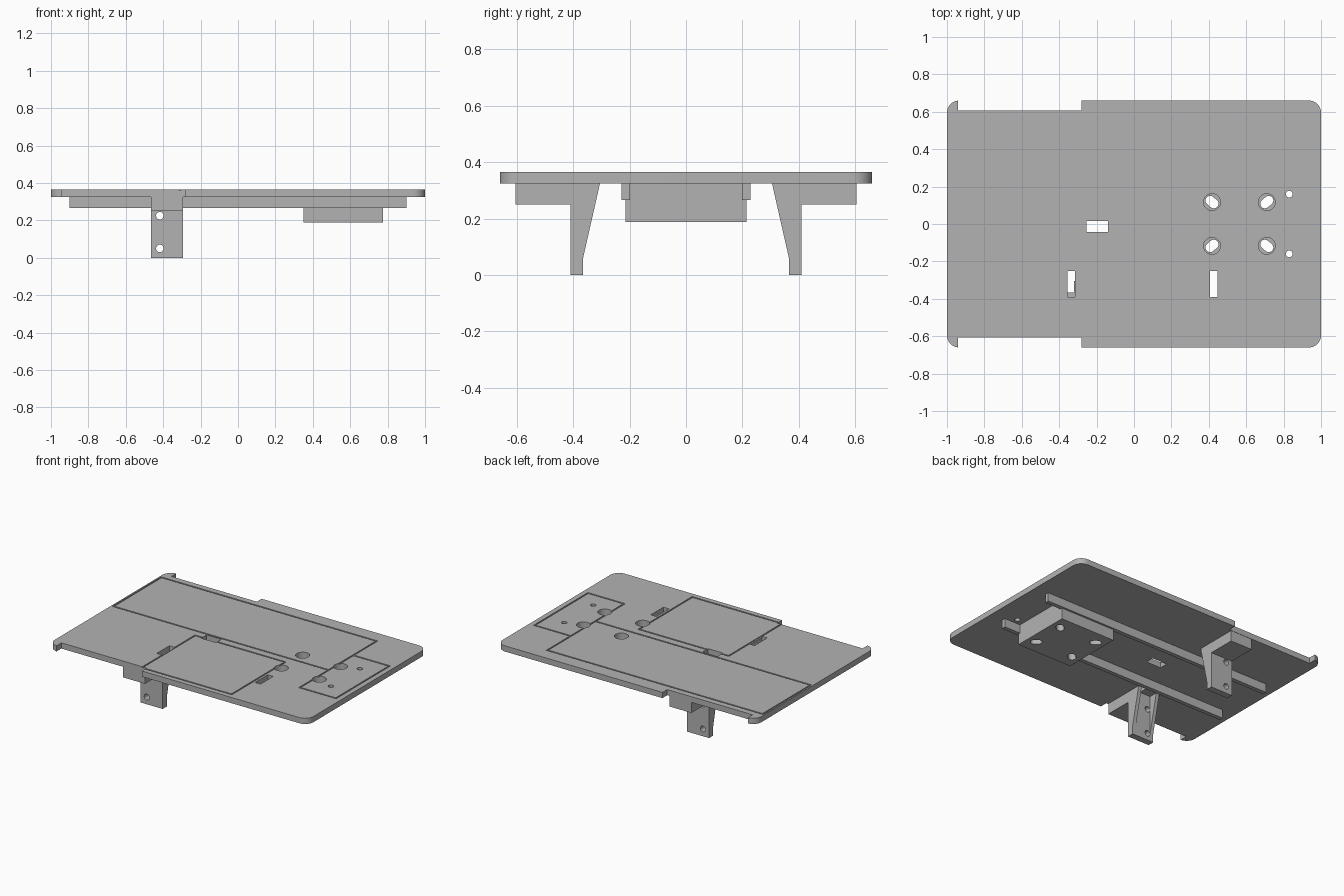
import bpy, bmesh, math
from mathutils import Vector

cube = bpy.data.objects.get("Cube")
if cube:
    bpy.data.objects.remove(cube, do_unlink=True)

grey = bpy.data.materials.new("plain grey")
grey.use_nodes = True
grey.diffuse_color = (0.45, 0.45, 0.45, 1)
grey.node_tree.nodes["Principled BSDF"].inputs["Base Color"].default_value = (0.45, 0.45, 0.45, 1)

TOP, UNDER = 0.365, 0.325


def prism(name, points, low, high, axis="z"):
    """Extrude a 2D outline along an axis (x: points are y,z; y: x,z; z: x,y)."""
    place = {"x": lambda a, b, t: (t, a, b),
             "y": lambda a, b, t: (a, t, b),
             "z": lambda a, b, t: (a, b, t)}[axis]
    bm = bmesh.new()
    face = bm.faces.new([bm.verts.new(place(a, b, low)) for a, b in points])
    new = bmesh.ops.extrude_face_region(bm, geom=[face])["geom"]
    shift = Vector(place(0, 0, high - low))
    bmesh.ops.translate(bm, vec=shift, verts=[g for g in new if isinstance(g, bmesh.types.BMVert)])
    bmesh.ops.recalc_face_normals(bm, faces=bm.faces)
    mesh = bpy.data.meshes.new(name)
    bm.to_mesh(mesh)
    bm.free()
    mesh.materials.append(grey)
    obj = bpy.data.objects.new(name, mesh)
    bpy.context.collection.objects.link(obj)
    return obj


def rect(x0, x1, y0, y1):
    return [(x0, y0), (x1, y0), (x1, y1), (x0, y1)]


def arc(cx, cy, r, start, end, steps):
    angles = [math.radians(start + (end - start) * i / steps) for i in range(steps + 1)]
    return [(cx + r * math.cos(a), cy + r * math.sin(a)) for a in angles]


def circle(cx, cy, r):
    return arc(cx, cy, r, 0, 360, 32)[:-1]


def capsule(cx, cy, half, r, angle):
    dx, dy = half * math.cos(math.radians(angle)), half * math.sin(math.radians(angle))
    return (arc(cx + dx, cy + dy, r, angle - 90, angle + 90, 10)
            + arc(cx - dx, cy - dy, r, angle + 90, angle + 270, 10))


def cut(target, points, low, high, axis="z"):
    cutter = prism("cutter", points, low, high, axis)
    cutter.hide_render = True
    mod = target.modifiers.new("cut", "BOOLEAN")
    mod.operation, mod.solver, mod.object = "DIFFERENCE", "EXACT", cutter
    bpy.context.view_layer.objects.active = target
    bpy.ops.object.modifier_apply(modifier=mod.name)
    bpy.data.objects.remove(cutter, do_unlink=True)


# Base plate with rounded corners and a long notch in each side
R, W, NOTCH = 0.065, 0.66, 0.607
outline = (arc(1 - R, W - R, R, 0, 90, 10)
           + [(-0.28, W), (-0.28, NOTCH), (-0.94, NOTCH), (-0.94, W)]
           + arc(-1 + R, W - R, R, 90, 180, 10)[1:]
           + arc(-1 + R, -W + R, R, 180, 270, 10)[:-1]
           + [(-0.94, -W), (-0.94, -NOTCH), (-0.28, -NOTCH), (-0.28, -W)]
           + arc(1 - R, -W + R, R, 270, 360, 10))
plate = prism("base_plate", outline, UNDER, TOP)

# Shallow layout grooves on top of the plate
g = 0.005
grooves = [(-0.985, 0.68, 0.03, 0.03), (-0.985, 0.68, 0.56, 0.56),
           (-0.985, -0.985, 0.03, 0.56), (0.68, 0.68, -0.29, 0.56),
           (0.68, 0.96, -0.29, -0.29), (0.68, 0.96, 0.30, 0.30),
           (0.96, 0.96, -0.29, 0.30),
           (-0.31, 0.385, -0.03, -0.03), (-0.31, 0.385, -0.62, -0.62),
           (-0.31, -0.31, -0.62, -0.03), (0.385, 0.385, -0.62, -0.03)]
for x0, x1, y0, y1 in grooves:
    cut(plate, rect(x0 - g, x1 + g, y0 - g, y1 + g), TOP - 0.006, TOP + 0.02)

# Cable slots and small screw holes through the plate
for slot in [(-0.255, -0.14, -0.043, 0.017), (-0.355, -0.315, -0.39, -0.25),
             (0.405, 0.447, -0.39, -0.25)]:
    cut(plate, rect(*slot), 0.2, 0.5)
for side in (-1, 1):
    cut(plate, circle(0.83, 0.16 * side, 0.018), 0.2, 0.5)

# Mounting block below, with counterbored diagonal slots
block = prism("mounting_block", rect(0.35, 0.775, -0.214, 0.214), 0.188, UNDER)
for x, sx in ((0.417, -1), (0.71, 1)):
    for sy in (-1, 1):
        y = 0.117 * sy
        cut(plate, circle(x, y, 0.045), 0.2, 0.5)
        cut(block, circle(x, y, 0.045), 0.28, 0.5)
        cut(block, capsule(x, y, 0.013, 0.025, 40 * sx * sy), 0.1, 0.5)

# Leg brackets: shelf and upright profile, hollowed into a channel between gussets
for side, label in ((-1, "front"), (1, "back")):
    profile = [(0.605, UNDER), (0.605, 0.25), (0.41, 0.25), (0.41, 0),
               (0.365, 0), (0.365, 0.06), (0.305, UNDER)]
    leg = prism(label + "_leg_bracket", [(y * side, z) for y, z in profile], -0.465, -0.295, "x")
    cut(leg, rect(-0.44, -0.32, 0.06, 0.5), *sorted((0.2 * side, 0.365 * side)), "y")
    for z in (0.05, 0.225):
        cut(leg, circle(-0.418, z, 0.02), *sorted((0.2 * side, 0.409 * side + 0.03 * side)), "y")

    # Stiffening rail under the plate
    prism(label + "_rail", rect(-0.9, 0.9, *sorted((0.199 * side, 0.228 * side))), 0.265, UNDER)

# Smooth the round corners and holes, keep the edges sharp
for obj in bpy.context.view_layer.objects:
    obj.select_set(obj.type == "MESH" and grey.name in obj.data.materials)
bpy.context.view_layer.objects.active = plate
bpy.ops.object.shade_smooth_by_angle(angle=math.radians(30))
